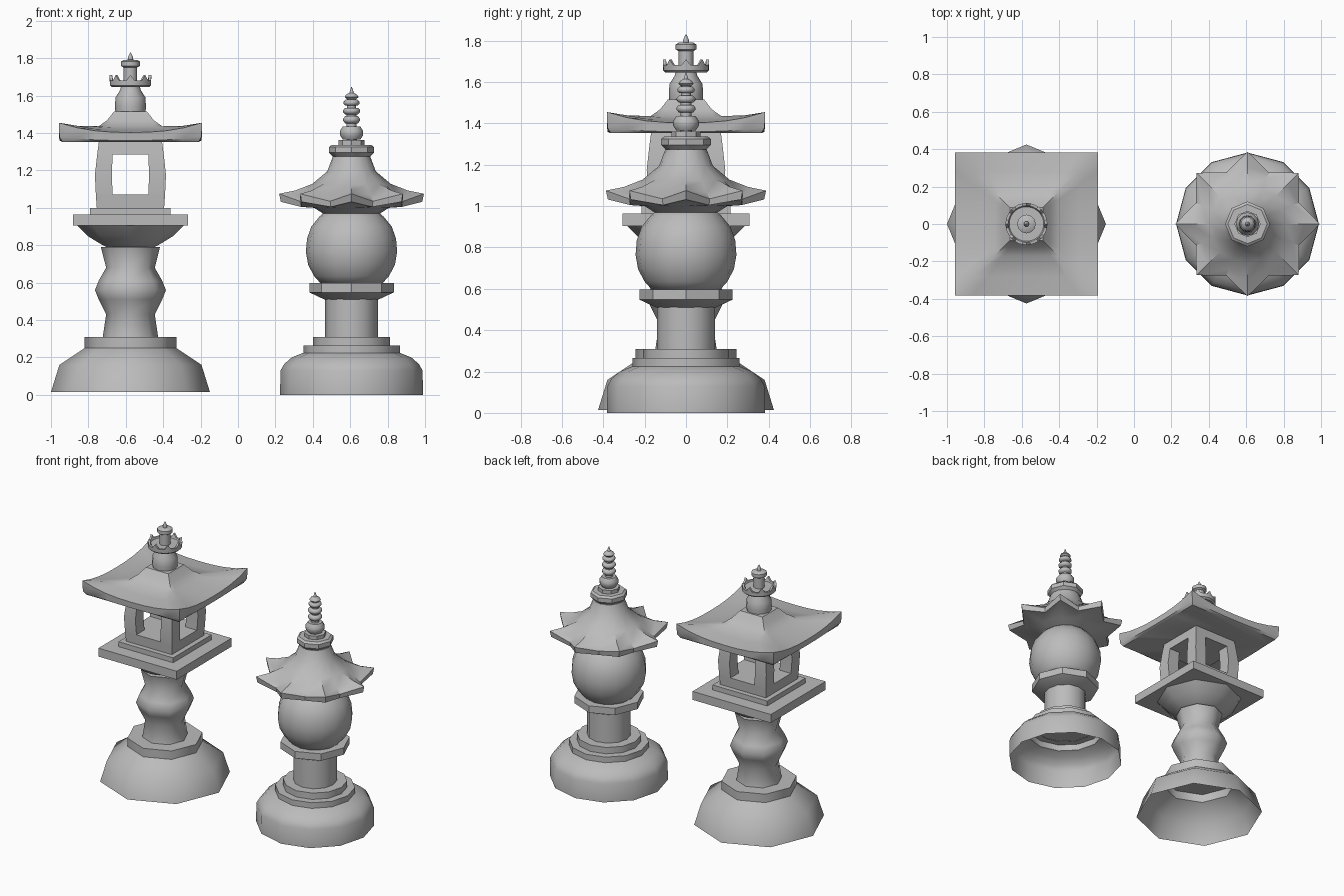
import bpy, bmesh, math

if "Cube" in bpy.data.objects:
    bpy.data.objects.remove(bpy.data.objects["Cube"], do_unlink=True)

stone = bpy.data.materials.new("grey_stone")
stone.use_nodes = True
COLOR = (0.5, 0.5, 0.5, 1)
stone.diffuse_color = COLOR
stone.node_tree.nodes["Principled BSDF"].inputs["Base Color"].default_value = COLOR

TALL_X, ROUND_X = -0.575, 0.607


def loft(name, x, rings, angle=35, cap_bottom=True, cap_top=True):
    """Skin a stack of closed rings of points."""
    bm = bmesh.new()
    loops = [[bm.verts.new(p) for p in ring] for ring in rings]
    for a, b in zip(loops, loops[1:]):
        n = len(a)
        for i in range(n):
            j = (i + 1) % n
            bm.faces.new((a[i], a[j], b[j], b[i]))
    if cap_bottom:
        bm.faces.new(loops[0][::-1])
    if cap_top:
        bm.faces.new(loops[-1])
    bmesh.ops.recalc_face_normals(bm, faces=bm.faces)
    mesh = bpy.data.meshes.new(name)
    bm.to_mesh(mesh)
    bm.free()
    mesh.materials.append(stone)
    ob = bpy.data.objects.new(name, mesh)
    ob.location.x = x
    bpy.context.collection.objects.link(ob)
    bpy.ops.object.select_all(action='DESELECT')
    ob.select_set(True)
    bpy.context.view_layer.objects.active = ob
    bpy.ops.object.shade_smooth_by_angle(angle=math.radians(angle))
    return ob


def circle(n, r, z):
    """Ring whose radius and height may depend on the point number."""
    pts = []
    for i in range(n):
        a = math.tau * i / n
        ri = r(i) if callable(r) else r
        zi = z(i) if callable(z) else z
        pts.append((ri * math.cos(a), ri * math.sin(a), zi))
    return pts


def lathe(name, x, n, profile, **kw):
    return loft(name, x, [circle(n, r, z) for r, z in profile], **kw)


def square(h, z_mid, z_corner=None, steps=8):
    """Square ring that can rise towards its corners."""
    z_corner = z_mid if z_corner is None else z_corner
    pts = []
    for s in range(4):
        c, d = math.cos(s * math.pi / 2), math.sin(s * math.pi / 2)
        for i in range(steps):
            t = 2 * i / steps - 1
            z = z_mid + (z_corner - z_mid) * abs(t) ** 2.5
            pts.append((h * (c - t * d), h * (d + t * c), z))
    return pts


def block(name, x, profile):
    return loft(name, x, [square(h, z, steps=1) for h, z in profile])


# Tall square lantern: foot, waisted column, flared platform
lathe("tall_base", TALL_X, 8, [(.425, .015), (.38, .16), (.245, .25), (.245, .31)],
      angle=50, cap_bottom=False)
lathe("tall_column", TALL_X, 8,
      [(.148, .31), (.13, .43), (.17, .51), (.19, .56), (.17, .61), (.13, .68), (.158, .79)],
      angle=50)
lathe("tall_flare", TALL_X, 8, [(.11, .78), (.165, .81), (.23, .85), (.285, .905)], angle=50)
block("tall_platform", TALL_X, [(.308, .905), (.308, .965)])
block("tall_step", TALL_X, [(.215, .965), (.215, 1.0)])

# Open fire box: sill, lintel and four bowed corner posts
block("fire_box_sill", TALL_X, [(.18, 1.0), (.185, 1.07)])
block("fire_box_lintel", TALL_X, [(.178, 1.285), (.168, 1.36)])
for sx, sy, tag in ((1, 1, "back_left"), (-1, 1, "back_right"),
                    (1, -1, "front_left"), (-1, -1, "front_right")):
    rings = []
    for inner, outer, z in ((.095, .185, 1.07), (.1, .19, 1.175), (.095, .178, 1.285)):
        rings.append([(sx * a, sy * b, z) for a, b in
                      ((inner, inner), (outer, inner), (outer, outer), (inner, outer))])
    loft("fire_box_post_" + tag, TALL_X, rings)

# Square roof with upturned corners
loft("tall_roof", TALL_X, [
    square(.365, 1.353), square(.38, 1.36, 1.38), square(.383, 1.403, 1.455),
    square(.28, 1.415, 1.438), square(.17, 1.432, 1.436), square(.125, 1.468),
    square(.088, 1.515)])
lathe("tall_roof_bulb", TALL_X, 12,
      [(.08, 1.505), (.083, 1.54), (.08, 1.59), (.055, 1.63), (.05, 1.65)], angle=50)


# Notched crown with eight points
def rim(i):
    return 1.71 if i % 4 == 0 else 1.682


loft("crown", TALL_X, [
    circle(32, .098, 1.645), circle(32, .11, 1.655), circle(32, .112, rim),
    circle(32, .098, rim), circle(32, .092, 1.675)])
lathe("crown_finial", TALL_X, 12,
      [(.036, 1.67), (.036, 1.75), (.05, 1.758), (.05, 1.782), (.036, 1.79),
       (.014, 1.792), (.014, 1.805), (.002, 1.83)])

# Round lantern: foot, steps, column, collar, globe
lathe("round_base", ROUND_X, 12, [(.382, 0), (.38, .13), (.36, .165), (.32, .2), (.258, .225)],
      angle=50, cap_bottom=False, cap_top=False)
lathe("round_lower_step", ROUND_X, 12, [(.258, .22), (.258, .265)], cap_bottom=False)
lathe("round_upper_step", ROUND_X, 12, [(.207, .262), (.207, .31)], cap_bottom=False)
lathe("round_column", ROUND_X, 12, [(.141, .31), (.141, .52)])
lathe("round_collar", ROUND_X, 8, [(.145, .51), (.226, .548), (.226, .597)])
lathe("globe", ROUND_X, 16,
      [(.16, .59), (.2, .635), (.232, .695), (.244, .765), (.238, .835),
       (.215, .9), (.17, .955), (.14, .98)], angle=50)


# Eight-pointed roof: even ring points are tips, odd ones are valleys
def star(tip_r, tip_z, valley_r, valley_z):
    return circle(16, lambda i: valley_r if i % 2 else tip_r,
                  lambda i: valley_z if i % 2 else tip_z)


loft("round_roof", ROUND_X, [
    star(.145, .965, .145, .965), star(.2, 1.0, .2, 1.0),
    star(.378, 1.032, .292, 1.005), star(.387, 1.075, .298, 1.035),
    star(.3, 1.093, .262, 1.065), star(.21, 1.128, .203, 1.12),
    star(.13, 1.195, .13, 1.195), star(.1, 1.275, .1, 1.275)])

# Cap and ringed spire
lathe("round_cap", ROUND_X, 8, [(.095, 1.27), (.12, 1.295), (.12, 1.325), (.105, 1.337)])
lathe("cap_step", ROUND_X, 8, [(.07, 1.335), (.07, 1.362)])
lathe("spire_core", ROUND_X, 12, [(.028, 1.36), (.024, 1.59)])
for k, (r, low, high) in enumerate([(.062, 1.365, 1.435), (.045, 1.452, 1.49),
                                    (.045, 1.5, 1.535), (.042, 1.546, 1.578)]):
    third = (high - low) / 3
    lathe("spire_ring_%d" % (k + 1), ROUND_X, 12,
          [(r * .75, low), (r, low + third), (r, high - third), (r * .75, high)], angle=50)
lathe("spire_tip", ROUND_X, 12,
      [(.022, 1.578), (.037, 1.592), (.03, 1.604), (.012, 1.615), (.002, 1.645)])
